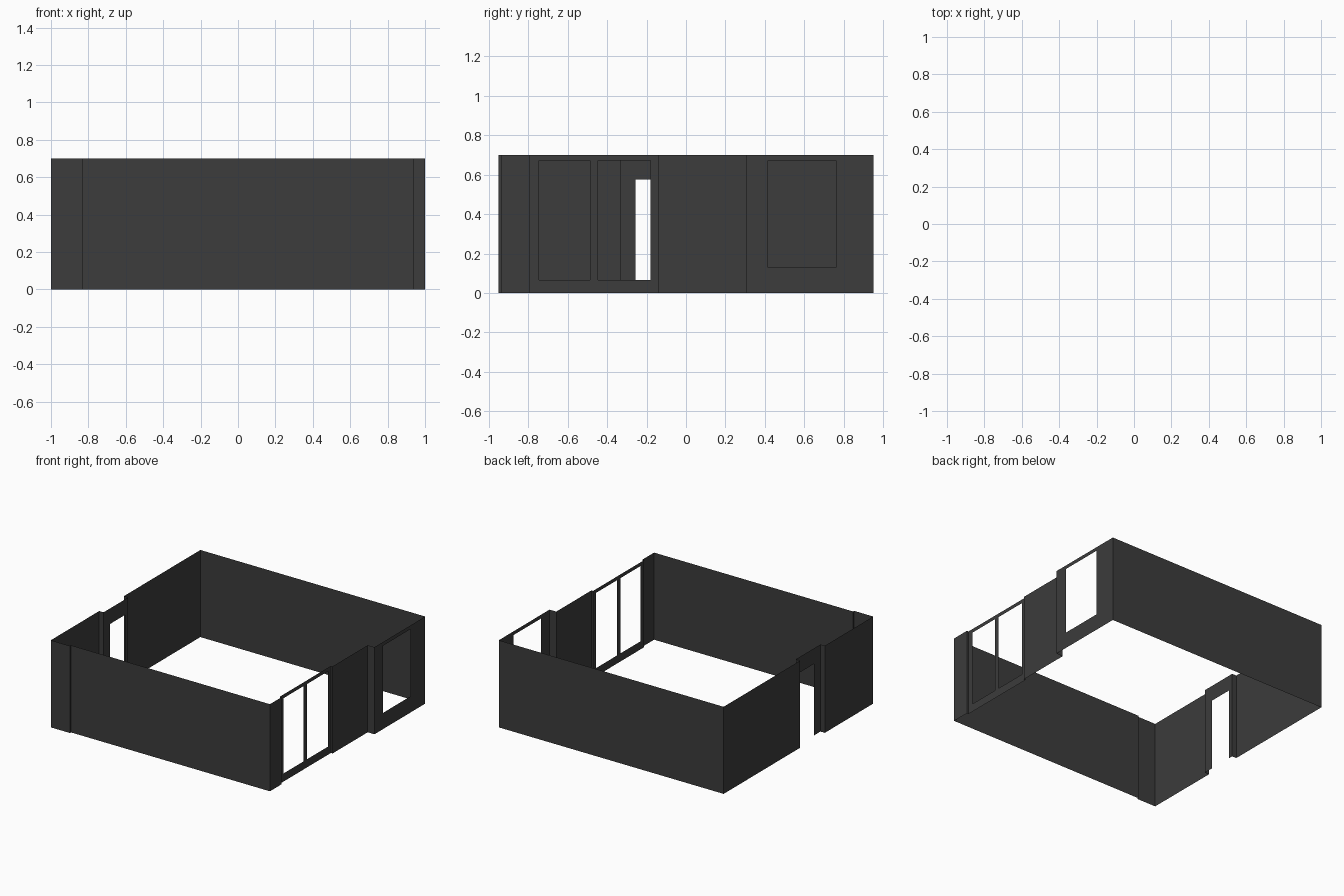
import bpy, bmesh
from mathutils import Vector

if "Cube" in bpy.data.objects:
    bpy.data.objects.remove(bpy.data.objects["Cube"])

HEIGHT = 0.70

# dark grey shared by all walls
dark = bpy.data.materials.new("dark_grey")
dark.diffuse_color = (0.045, 0.045, 0.045, 1)
dark.use_nodes = True
dark.node_tree.nodes["Principled BSDF"].inputs["Base Color"].default_value = dark.diffuse_color


def wall(name, path, openings=()):
    """Upright thin sheet along a plan path, seen from outside left to right.
    openings: (start, end, bottom, top), start/end measured along the path."""
    bm = bmesh.new()
    pts = [Vector((x, y, 0)) for x, y in path]
    run = [0.0]
    for a, b in zip(pts, pts[1:]):
        run.append(run[-1] + (b - a).length)

    def at(d):
        for i in range(len(pts) - 1):
            if d <= run[i + 1] + 1e-6:
                return pts[i].lerp(pts[i + 1], (d - run[i]) / (run[i + 1] - run[i]))

    # split the sheet at corners and opening edges, leaving openings empty
    us = sorted(set(run) | {u for o in openings for u in o[:2]})
    zs = sorted({0.0, HEIGHT} | {z for o in openings for z in o[2:]})
    for u0, u1 in zip(us, us[1:]):
        for z0, z1 in zip(zs, zs[1:]):
            u, z = (u0 + u1) / 2, (z0 + z1) / 2
            if any(o[0] < u < o[1] and o[2] < z < o[3] for o in openings):
                continue
            corners = ((u0, z0), (u1, z0), (u1, z1), (u0, z1))
            bm.faces.new([bm.verts.new(at(d) + Vector((0, 0, h))) for d, h in corners])
    bmesh.ops.remove_doubles(bm, verts=bm.verts, dist=1e-5)
    mesh = bpy.data.meshes.new(name)
    bm.to_mesh(mesh)
    bm.free()
    mesh.materials.append(dark)
    bpy.context.collection.objects.link(bpy.data.objects.new(name, mesh))


# front wall with the small step near its left end
wall("front_wall", [(-1, -0.95), (-0.83, -0.95), (-0.83, -0.937), (0.94, -0.937)])

# right side: corner pier, two-pane window, solid middle, rear window bay
wall("front_corner_pier", [(0.94, -0.937), (0.94, -0.79), (0.925, -0.79)])
wall("double_window_wall", [(0.925, -0.79), (0.925, -0.14)],
     [(0.045, 0.303, 0.065, 0.67), (0.343, 0.61, 0.065, 0.67)])
wall("middle_pier", [(0.925, -0.14), (0.94, -0.14), (0.94, 0.305), (1, 0.305)])
wall("rear_window_wall", [(1, 0.305), (1, 0.95)], [(0.111, 0.455, 0.13, 0.67)])

# plain back wall
wall("back_wall", [(1, 0.95), (-1, 0.95)])

# left side: solid walls either side of a recessed doorway
wall("left_rear_wall", [(-1, 0.95), (-1, -0.022), (-0.961, -0.022)])
wall("doorway_wall", [(-0.961, -0.022), (-0.961, -0.335)], [(0.038, 0.233, 0.0, 0.575)])
wall("left_front_wall", [(-0.961, -0.335), (-1, -0.335), (-1, -0.95)])
